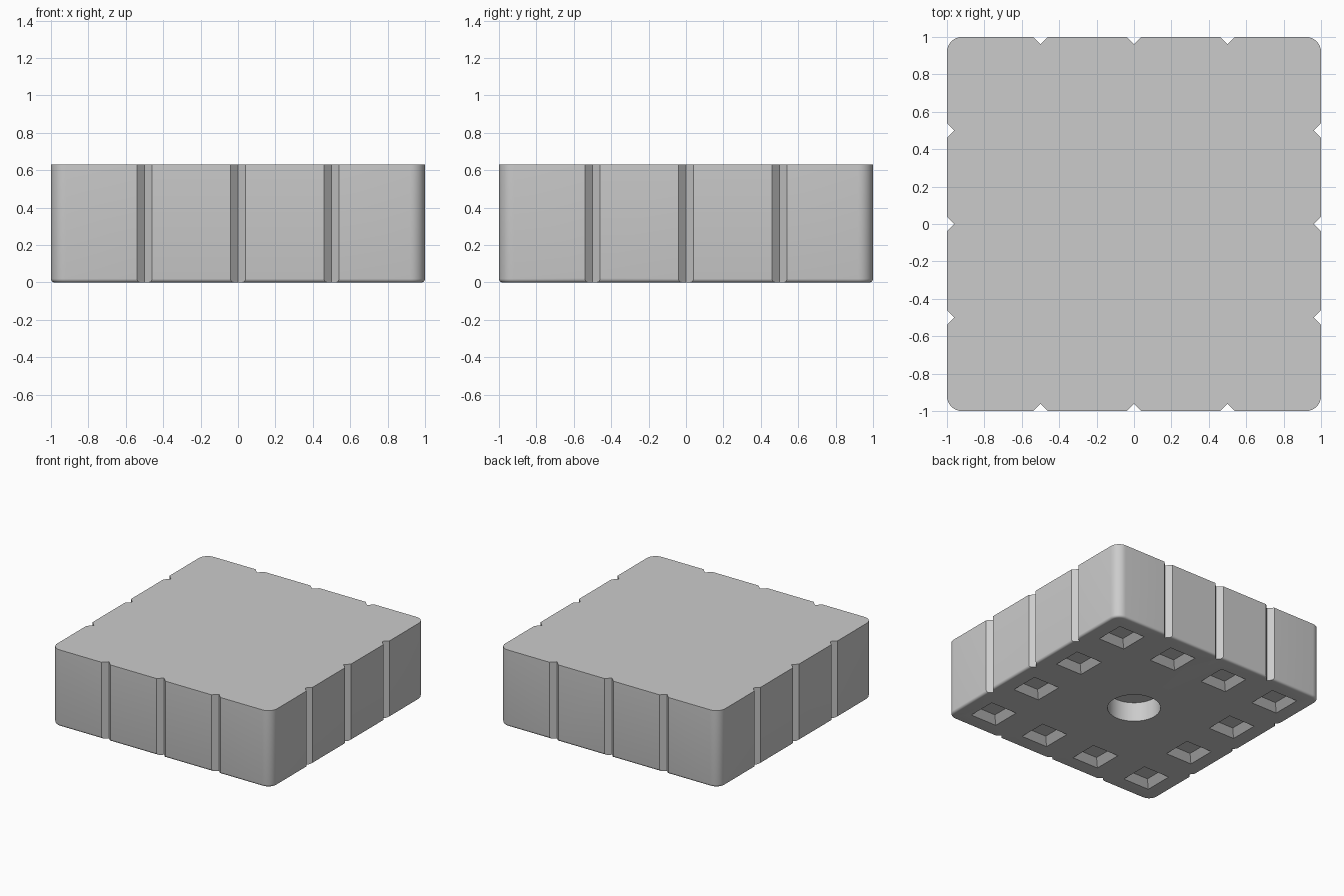
import bpy, bmesh, math
from mathutils import Matrix, Vector

HEIGHT = 0.63

cube = bpy.data.objects.get("Cube")
if cube:
    bpy.data.objects.remove(cube, do_unlink=True)

grey = bpy.data.materials.new("light_grey")
grey.use_nodes = True
grey.diffuse_color = (0.6, 0.6, 0.6, 1)
grey.node_tree.nodes["Principled BSDF"].inputs["Base Color"].default_value = (0.6, 0.6, 0.6, 1)


def make_object(name, bm):
    mesh = bpy.data.meshes.new(name)
    bmesh.ops.recalc_face_normals(bm, faces=bm.faces)
    bm.to_mesh(mesh)
    bm.free()
    mesh.materials.append(grey)
    obj = bpy.data.objects.new(name, mesh)
    bpy.context.collection.objects.link(obj)
    return obj


def add_prism(bm, x, y, z_low, z_high, r_low, r_high, sides, turn=0):
    """Upright prism or frustum between two heights."""
    place = Matrix.Translation((x, y, (z_low + z_high) / 2)) @ Matrix.Rotation(turn, 4, "Z")
    bmesh.ops.create_cone(bm, cap_ends=True, segments=sides, radius1=r_low,
                          radius2=r_high, depth=z_high - z_low, matrix=place)


# Block with round upright corners and a small round on the bottom rim
bm = bmesh.new()
bmesh.ops.create_cube(bm, size=1, matrix=Matrix.Translation((0, 0, HEIGHT / 2))
                      @ Matrix.Diagonal((2, 2, HEIGHT, 1)))
upright = [e for e in bm.edges if abs(e.verts[0].co.z - e.verts[1].co.z) > 0.1]
bmesh.ops.bevel(bm, geom=upright, offset=0.08, segments=8, profile=0.5, affect="EDGES")
rim = [e for e in bm.edges if all(v.co.z < 0.001 for v in e.verts)]
bmesh.ops.bevel(bm, geom=rim, offset=0.02, segments=4, profile=0.5, affect="EDGES")
block = make_object("paving_block", bm)

# Cutters: side grooves, underside pockets and the central round recess
bm = bmesh.new()
for side in range(4):
    spin = Matrix.Rotation(side * math.pi / 2, 3, "Z")
    for along in (-0.5, 0, 0.5):
        p = spin @ Vector((along, -1, 0))
        add_prism(bm, p.x, p.y, -0.1, HEIGHT + 0.1, 0.04, 0.04, 4)
    for along in (-0.75, -0.25, 0.25):
        p = spin @ Vector((along, -0.75, 0))
        add_prism(bm, p.x, p.y, -0.05, 0.05, 0.17 * math.sqrt(2),
                  0.07 * math.sqrt(2), 4, math.pi / 4)
add_prism(bm, 0, 0, -0.1, 0.16, 0.2, 0.2, 48)
cutter = make_object("recess_cutter", bm)
cutter.hide_render = True

cut = block.modifiers.new("recesses", "BOOLEAN")
cut.object = cutter
cut.operation = "DIFFERENCE"
cut.solver = "EXACT"
bpy.ops.object.select_all(action="DESELECT")
block.select_set(True)
bpy.context.view_layer.objects.active = block
bpy.ops.object.modifier_apply(modifier=cut.name)
bpy.data.objects.remove(cutter, do_unlink=True)
bpy.ops.object.shade_smooth_by_angle(angle=math.radians(30))
